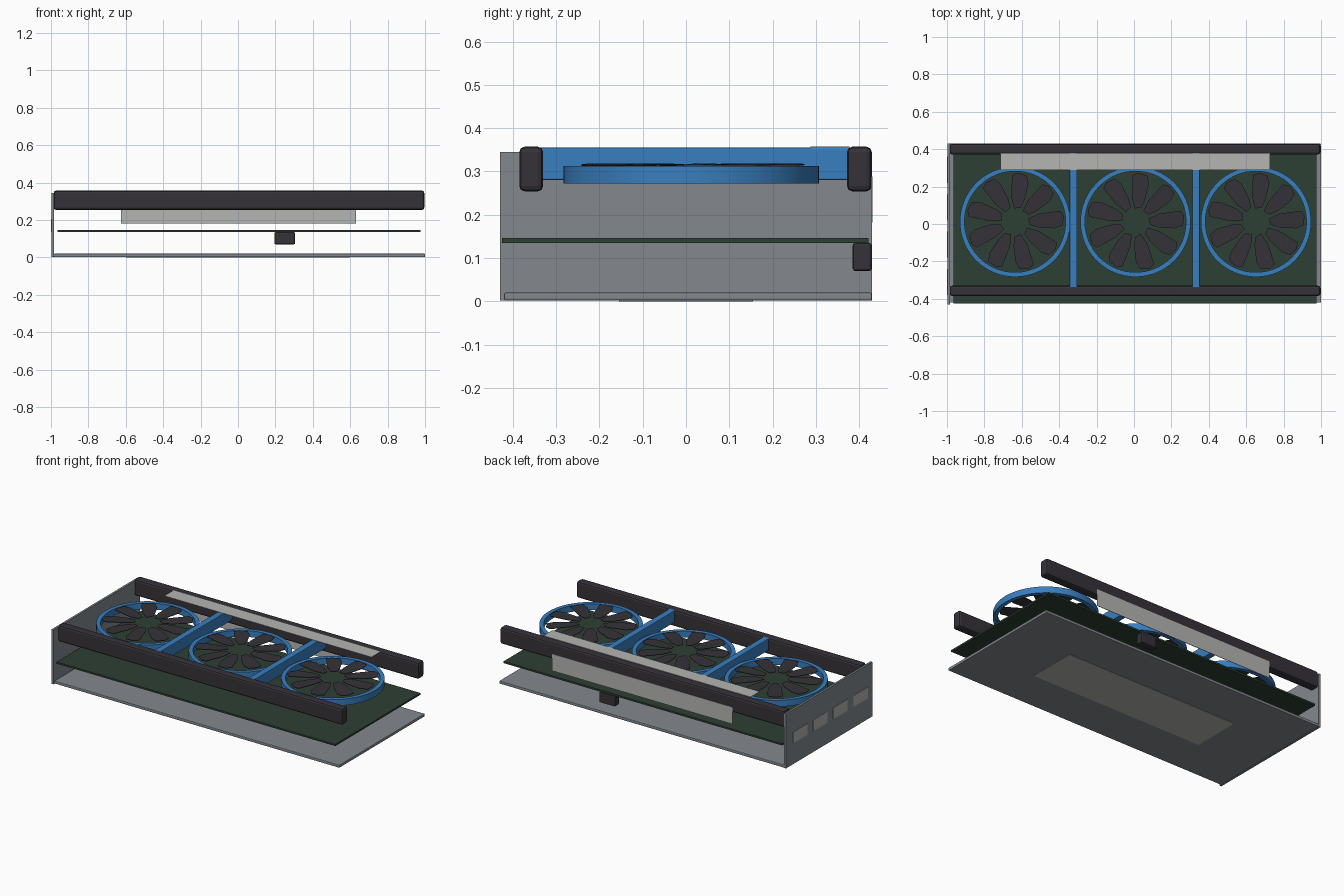
import bpy, bmesh, math
from mathutils import Matrix

cube = bpy.data.objects.get("Cube")
if cube:
    bpy.data.objects.remove(cube)


def material(name, r, g, b):
    m = bpy.data.materials.new(name)
    m.use_nodes = True
    m.diffuse_color = (r, g, b, 1)
    bsdf = next(n for n in m.node_tree.nodes if n.type == 'BSDF_PRINCIPLED')
    bsdf.inputs['Base Color'].default_value = (r, g, b, 1)
    bsdf.inputs['Roughness'].default_value = 0.6
    return m


DARK = material("charcoal", 0.035, 0.032, 0.039)
BLUE = material("blue", 0.04, 0.21, 0.52)
GREEN = material("board green", 0.026, 0.05, 0.033)
STEEL = material("steel grey", 0.23, 0.25, 0.27)
PALE = material("pale grey", 0.46, 0.46, 0.45)


def finish(name, bm, mat):
    bmesh.ops.recalc_face_normals(bm, faces=bm.faces)
    mesh = bpy.data.meshes.new(name)
    bm.to_mesh(mesh)
    bm.free()
    mesh.materials.append(mat)
    ob = bpy.data.objects.new(name, mesh)
    bpy.context.collection.objects.link(ob)
    return ob


def box(name, xs, ys, zs, mat, bevel=0):
    """Box from its extents on each axis, with an optional edge bevel."""
    bm = bmesh.new()
    bmesh.ops.create_cube(bm, size=1)
    spans = (xs, ys, zs)
    for v in bm.verts:
        v.co = [a + (b - a) * (c + 0.5) for c, (a, b) in zip(v.co, spans)]
    ob = finish(name, bm, mat)
    if bevel:
        mod = ob.modifiers.new("bevel", 'BEVEL')
        mod.width = bevel
        mod.segments = 2
    return ob


# Back plate, end bracket and circuit board
box("back_plate", (-0.985, 1), (-0.42, 0.43), (0.002, 0.02), STEEL, 0.004)
box("back_plate_panel", (-0.6, 0.6), (-0.155, 0.155), (0, 0.004), PALE)
box("end_bracket", (-0.997, -0.984), (-0.43, 0.43), (0.002, 0.345), STEEL)
box("circuit_board", (-0.965, 0.975), (-0.425, 0.422), (0.135, 0.146), GREEN)

# Ports on the outside of the bracket
for i in range(4):
    y = -0.31 + 0.2 * i
    box(f"port_{i + 1}", (-1, -0.99), (y - 0.07, y + 0.07), (0.135, 0.205), PALE)

# Power connector under the rear edge of the board
box("power_connector", (0.195, 0.305), (0.385, 0.429), (0.07, 0.135), DARK, 0.006)

# Shroud rails and cross bars
box("front_rail", (-0.985, 0.996), (-0.385, -0.33), (0.254, 0.357), DARK, 0.012)
box("rear_rail", (-0.985, 0.996), (0.372, 0.429), (0.254, 0.357), DARK, 0.012)
for side, x in (("right", -0.324), ("left", 0.332)):
    box(f"{side}_cross_bar", (x - 0.02, x + 0.02), (-0.345, 0.385), (0.28, 0.355), BLUE, 0.004)

# Thin pale trim strips on the top and on the rear face
box("top_trim", (-0.715, 0.728), (0.288, 0.378), (0.354, 0.357), PALE)
box("rear_trim", (-0.625, 0.63), (0.428, 0.431), (0.182, 0.288), PALE)

# Fans: an open ring and nine flat blades each
BLADE = [(0.07, 0.012), (0.078, -0.022), (0.12, -0.038), (0.21, -0.05),
         (0.252, -0.036), (0.262, 0.012), (0.245, 0.042), (0.13, 0.034)]
CENTRE_Y = 0.012


def fan_ring(name, x, outer=0.295, inner=0.27, low=0.272, high=0.312, sides=64):
    bm = bmesh.new()
    profile = [(inner, low), (outer, low), (outer, high), (inner, high)]
    rings = []
    for i in range(sides):
        a = math.tau * i / sides
        rings.append([bm.verts.new((x + r * math.cos(a), CENTRE_Y + r * math.sin(a), z))
                      for r, z in profile])
    for i in range(sides):
        p, q = rings[i], rings[(i + 1) % sides]
        for k in range(4):
            n = (k + 1) % 4
            bm.faces.new((p[k], q[k], q[n], p[n]))
    for f in bm.faces:
        f.smooth = abs(f.normal.z) < 0.5
    ob = finish(name, bm, BLUE)
    bpy.ops.object.select_all(action='DESELECT')
    ob.select_set(True)
    bpy.context.view_layer.objects.active = ob
    bpy.ops.object.shade_smooth_by_angle()


def fan_blades(name, x, count=9):
    bm = bmesh.new()
    for i in range(count):
        turn = Matrix.Rotation(math.tau * i / count + math.radians(4), 4, 'Z')
        place = Matrix.Translation((x, CENTRE_Y, 0.314)) @ turn
        face = bm.faces.new([bm.verts.new(place @ Matrix.Translation((r, t, t * 0.03)).to_translation())
                             for r, t in BLADE])
        top = bmesh.ops.extrude_face_region(bm, geom=[face])
        bmesh.ops.translate(bm, vec=(0, 0, 0.003),
                            verts=[v for v in top['geom'] if isinstance(v, bmesh.types.BMVert)])
    finish(name, bm, DARK)


for label, x in (("right", -0.636), ("middle", 0.008), ("left", 0.652)):
    fan_ring(f"{label}_fan_ring", x)
    fan_blades(f"{label}_fan_blades", x)
